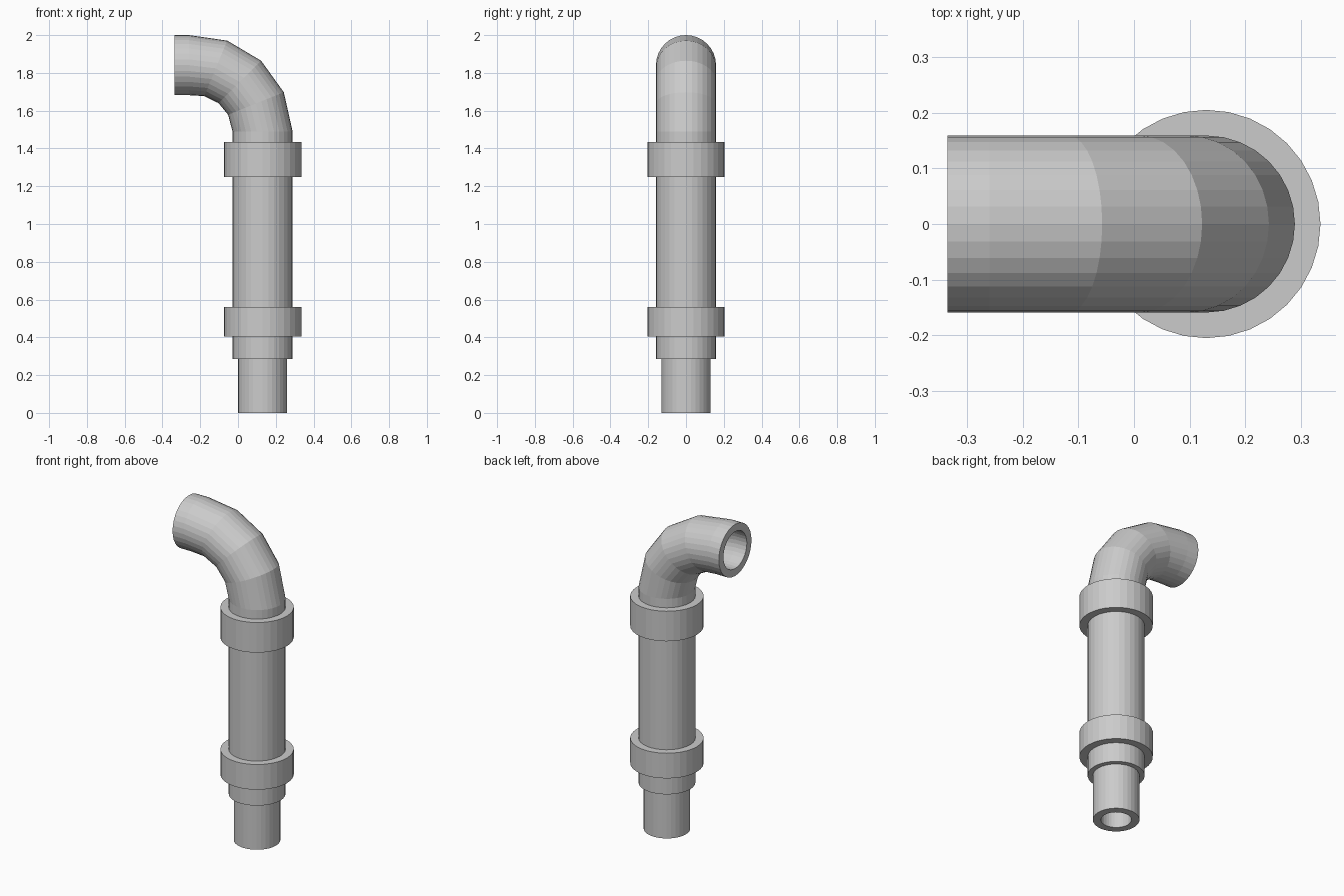
import bpy, bmesh, math
from mathutils import Vector

if "Cube" in bpy.data.objects:
    bpy.data.objects.remove(bpy.data.objects["Cube"])

SIDES = 32
AXIS_X = 0.13
WALL = 0.045


def tube(name, stations):
    """Hollow tube; each station is (x, z, tilt in degrees, outer radius, inner radius)."""
    bm = bmesh.new()

    def ring(x, z, tilt, r):
        t = math.radians(tilt)
        side = Vector((math.cos(t), 0, math.sin(t)))
        c = Vector((x, 0, z))
        angles = [2 * math.pi * i / SIDES for i in range(SIDES)]
        return [bm.verts.new(c + side * r * math.cos(a) + Vector((0, r * math.sin(a), 0)))
                for a in angles]

    # Outer skin upward, then bore back down, closed into one solid wall
    rings = [ring(x, z, t, ro) for x, z, t, ro, ri in stations]
    rings += [ring(x, z, t, ri) for x, z, t, ro, ri in reversed(stations)]
    for k, a in enumerate(rings):
        b = rings[(k + 1) % len(rings)]
        for i in range(SIDES):
            j = (i + 1) % SIDES
            bm.faces.new((a[i], a[j], b[j], b[i]))
    bmesh.ops.recalc_face_normals(bm, faces=bm.faces)
    mesh = bpy.data.meshes.new(name)
    bm.to_mesh(mesh)
    bm.free()
    obj = bpy.data.objects.new(name, mesh)
    bpy.context.collection.objects.link(obj)
    return obj


# Pipe: narrow foot, wide straight run, then the elbow to a horizontal outlet
foot, wide = 0.13, 0.159
path = [(AXIS_X, 0.0, 0, foot), (AXIS_X, 0.285, 0, foot),
        (AXIS_X, 0.285, 0, wide), (AXIS_X, 1.49, 0, wide),
        (0.095, 1.638, 22, wide), (0.01, 1.752, 45, wide),
        (-0.118, 1.824, 67.5, wide), (-0.26, 1.841, 90, wide),
        (-0.335, 1.841, 90, wide)]
tube("pipe", [(x, z, t, r, r - WALL) for x, z, t, r in path])

# Coupling collars around the straight run
for name, z0, z1 in (("lower_collar", 0.405, 0.56), ("upper_collar", 1.25, 1.435)):
    tube(name, [(AXIS_X, z, 0, 0.205, 0.157) for z in (z0, z1)])
